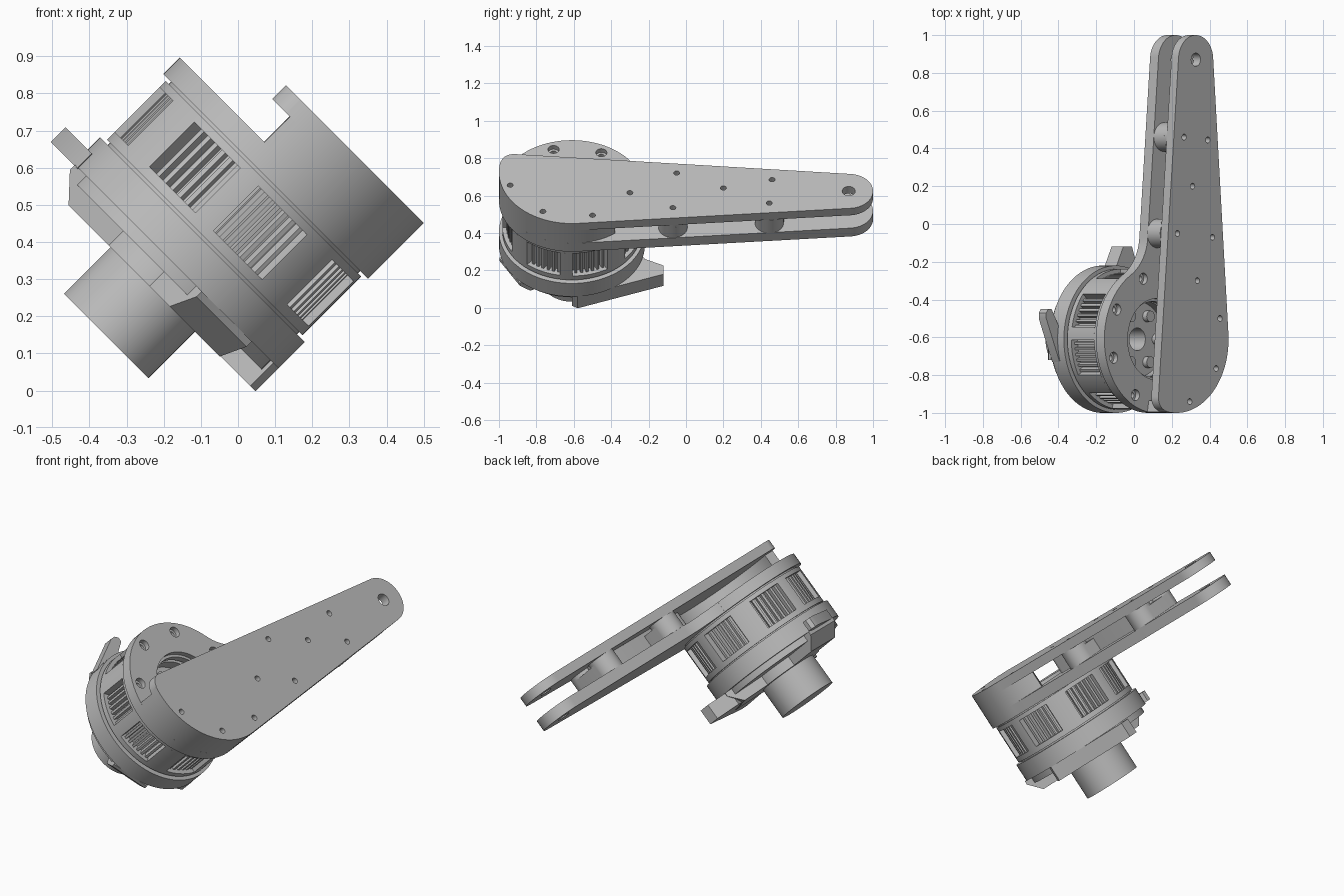
import bpy, bmesh
from math import cos, sin, radians, pi
from mathutils import Matrix, Vector

cube = bpy.data.objects.get("Cube")
if cube:
    bpy.data.objects.remove(cube)

grey = bpy.data.materials.new("machined_grey")
grey.use_nodes = True
grey.diffuse_color = (0.5, 0.5, 0.5, 1)
grey.node_tree.nodes["Principled BSDF"].inputs["Base Color"].default_value = (0.5, 0.5, 0.5, 1)

# Drive frame: local z is the motor axis, tilted 45 degrees about y
FRAME = Matrix.Rotation(radians(45), 4, 'Y') @ Matrix.Translation((-0.355, -0.61, 0))
parts = []


def arc(r, a, b, c=(0, 0), n=32):
    """Points on an arc from a to b degrees."""
    return [(c[0] + r * cos(radians(a + (b - a) * i / n)),
             c[1] + r * sin(radians(a + (b - a) * i / n))) for i in range(n + 1)]


def circle(r, c=(0, 0), n=64):
    return arc(r, 0, 360, c, n)[:-1]


def polar(r, a):
    return (r * cos(radians(a)), r * sin(radians(a)))


def sector(r0, r1, a, b):
    return arc(r1, a, b) + arc(r0, b, a)


def prism(name, outlines, w0, w1, place=Matrix()):
    """Extrude closed outlines (inner ones become holes) between two heights."""
    curve = bpy.data.curves.new(name, 'CURVE')
    curve.dimensions = '2D'
    curve.fill_mode = 'BOTH'
    curve.extrude = (w1 - w0) / 2
    for pts in outlines:
        s = curve.splines.new('POLY')
        s.points.add(len(pts) - 1)
        for p, co in zip(s.points, pts):
            p.co = (co[0], co[1], 0, 1)
        s.use_cyclic_u = True
    tmp = bpy.data.objects.new(name + "_profile", curve)
    bpy.context.collection.objects.link(tmp)
    dg = bpy.context.evaluated_depsgraph_get()
    mesh = bpy.data.meshes.new_from_object(tmp.evaluated_get(dg))
    bpy.data.objects.remove(tmp)
    bpy.data.curves.remove(curve)
    mesh.transform(FRAME @ place @ Matrix.Translation((0, 0, (w0 + w1) / 2)))
    bm = bmesh.new()
    bm.from_mesh(mesh)
    bmesh.ops.remove_doubles(bm, verts=bm.verts, dist=0.0002)
    bmesh.ops.recalc_face_normals(bm, faces=bm.faces)
    bm.to_mesh(mesh)
    bm.free()
    mesh.materials.clear()
    mesh.materials.append(grey)
    ob = bpy.data.objects.new(name, mesh)
    bpy.context.collection.objects.link(ob)
    parts.append(ob)
    return ob


R = 0.39
TIP, TIP_R = (0.145, 1.48), 0.13
tip_arc = arc(TIP_R, 4.5, 175.2, TIP)
tip_hole = circle(0.035, TIP, 24)

# Inner leg plate: full ring blended into the tapering arm, counterbored screws
inner = tip_arc + arc(0.25, 355.2, 299.4, (-0.314, 0.558), 16) + arc(R, 119.4, 364.5, n=64)
screws = [polar(0.335, -73 + 45 * k) for k in range(8)]
for name, w0, w1, r, bore in (("inner_plate_base", 0.46, 0.495, 0.017, 0.2),
                              ("inner_plate_face", 0.495, 0.523, 0.03, 0.215)):
    prism(name, [inner, circle(bore), tip_hole] + [circle(r, c, 20) for c in screws], w0, w1)

# Outer leg plate with bolt holes
bolts = [(0.058, 1.07), (0.235, 1.055), (0.121, 0.81), (0.008, 0.56), (0.27, 0.54),
         (0.157, 0.31), (0.327, 0.11), (0.298, -0.155), (0.1, -0.33)]
outer = tip_arc + arc(0.07, 175.2, 258, (-0.065, -0.31), 12) + arc(R, 258, 364.5, n=48)
prism("outer_plate", [outer, tip_hole] + [circle(0.016, b, 16) for b in bolts], 0.62, 0.673)

# Curved wall and spacers between the plates
prism("plate_wall", [sector(0.33, R, -100, 36)], 0.523, 0.62)
for i, (a, b) in enumerate(((bolts[0], bolts[1]), (bolts[3], bolts[4]))):
    prism(f"spacer_{i + 1}", [arc(0.077, 90, 270, a) + arc(0.077, -90, 90, b)], 0.523, 0.6)
    for j, c in enumerate((a, b)):
        prism(f"spacer_boss_{i + 1}_{j + 1}", [circle(0.077, c, 40)], 0.6, 0.62)
prism("spacer_web", [arc(0.035, 180, 360, bolts[5], 12) + arc(0.035, 0, 180, (0.14, 1.06), 12)],
      0.523, 0.62)

# Motor housing: end rings, pillars between paired windows, ribbed stator behind
for name, w0, w1, r in (("housing_lower_seam", 0.22, 0.228, 0.36),
                        ("housing_lower_ring", 0.228, 0.258, 0.372),
                        ("housing_upper_ring", 0.428, 0.452, 0.372),
                        ("housing_upper_seam", 0.452, 0.46, 0.36)):
    prism(name, [circle(r, n=96), circle(0.3)], w0, w1)
for k in range(4):
    mid = -94.7 + 90 * k
    prism(f"narrow_pillar_{k + 1}", [sector(0.3, 0.372, mid - 5.3, mid + 5.3)], 0.258, 0.428)
    prism(f"wide_pillar_{k + 1}", [sector(0.3, 0.372, mid + 35.3, mid + 54.7)], 0.258, 0.428)
ribs = []
for k in range(72):
    for step, r in ((0, 0.325), (2.1, 0.325), (2.5, 0.35), (4.6, 0.35)):
        ribs.append(polar(r, 5 * k + step))
prism("stator_ribs", [ribs, circle(0.2)], 0.24, 0.44)

# Gear carrier seen through the bore
prism("carrier_disc", [circle(0.2), circle(0.06, n=32)], 0.25, 0.38)
for k in range(6):
    prism(f"carrier_pin_{k + 1}", [circle(0.03, polar(0.14, 60 * k), 20)], 0.38, 0.41)

# Rear flange, cover and motor can
prism("rear_flange", [circle(R, n=96)], 0.12, 0.22)
prism("cover_disc", [circle(0.36)], 0.085, 0.12)
prism("cover_hub", [circle(0.2)], 0.03, 0.12)
prism("motor_can", [circle(0.161)], -0.147, 0.035)

# Three chamfered cover arms
arm = [(0.1, 0.03), (0.32, 0.03), (0.385, 0.1), (0.385, 0.12), (0.1, 0.12)]
for k in range(3):
    turn = Matrix.Rotation(radians(60 + 120 * k), 4, 'Z') @ Matrix.Rotation(pi / 2, 4, 'X')
    prism(f"cover_arm_{k + 1}", [arm], -0.11, 0.11, turn)

# Stop fins on the rear flange
prism("long_fin", [[(0.2, 0.03), (0.37, 0.0), (0.39, 0.03), (0.22, 0.49), (0.155, 0.49),
                    (0.09, 0.36)]], 0.032, 0.12)
prism("short_fin", [[(-0.34, 0.0), (-0.375, -0.12), (-0.475, 0.11), (-0.475, 0.14),
                     (-0.46, 0.16), (-0.435, 0.16)]], 0.117, 0.173)

# Smooth round walls, keep edges crisp
bpy.ops.object.select_all(action='DESELECT')
for ob in parts:
    ob.select_set(True)
bpy.context.view_layer.objects.active = parts[0]
bpy.ops.object.shade_smooth_by_angle(angle=radians(25))
